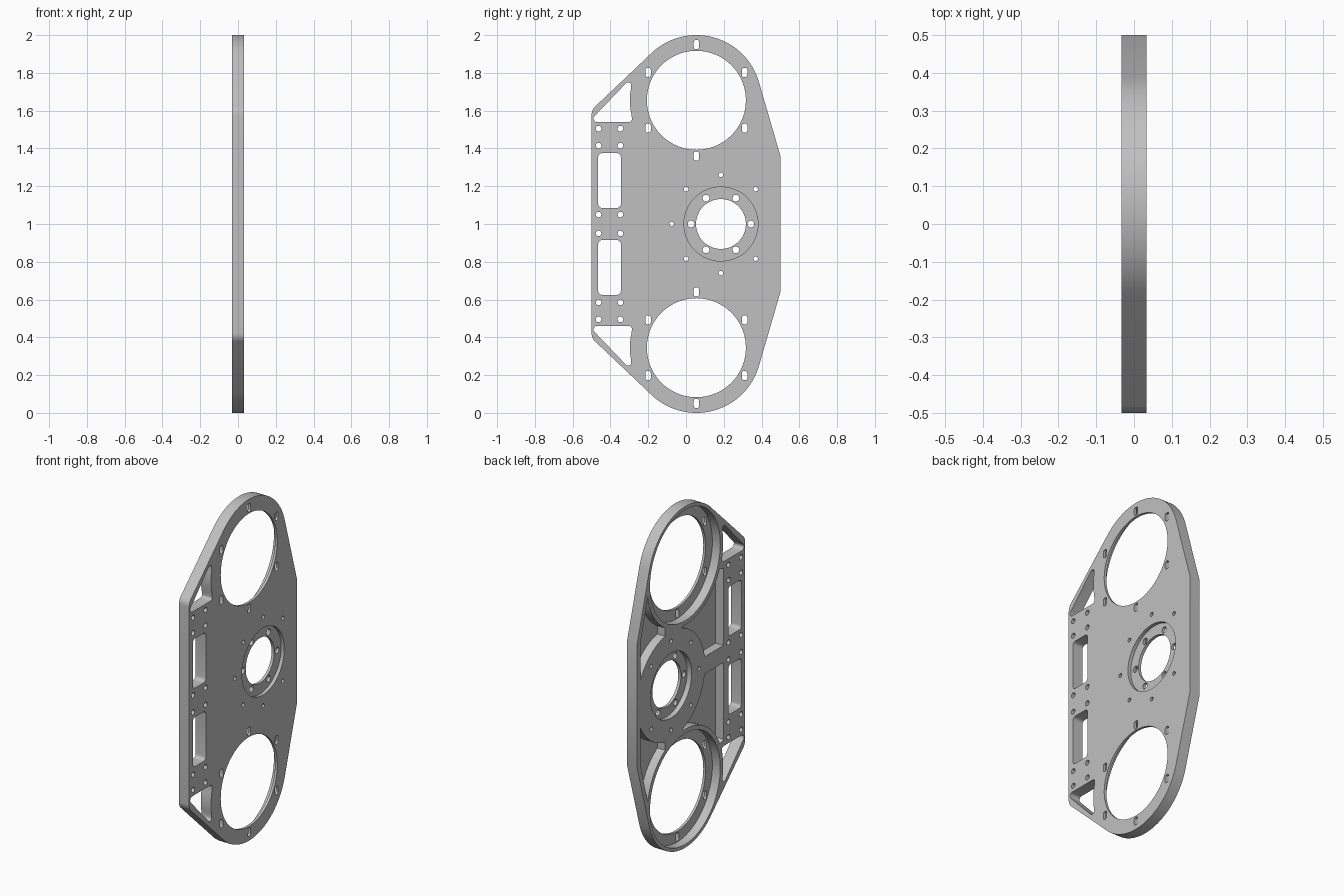
import bpy, bmesh, math

cube = bpy.data.objects.get("Cube")
if cube:
    bpy.data.objects.remove(cube, do_unlink=True)

HALF = 0.033            # half plate thickness
FLOOR = 0.018           # pocket floor, leaving a thin skin on the +x face
RING_Y, RING_Z = 0.055, 1.655
HUB_Y = 0.185
OUT = 0.1               # cutter overshoot


def arc(cy, cz, r, a0, a1, n):
    """Points (y, z) on an arc, angles in degrees."""
    angles = [math.radians(a0 + (a1 - a0) * i / n) for i in range(n + 1)]
    return [(cy + r * math.cos(a), cz + r * math.sin(a)) for a in angles]


def circle(cy, cz, r, n=24):
    return arc(cy, cz, r, 0, 360, n)[:-1]


def rounded_box(y0, y1, z0, z1, r, n=5):
    return (arc(y1 - r, z1 - r, r, 0, 90, n) + arc(y0 + r, z1 - r, r, 90, 180, n)
            + arc(y0 + r, z0 + r, r, 180, 270, n) + arc(y1 - r, z0 + r, r, 270, 360, n))


def flip(points):
    """Mirror an outline from the upper half to the lower half."""
    return [(y, 2 - z) for y, z in reversed(points)]


def both(outlines):
    return outlines + [flip(o) for o in outlines]


def prisms(name, outlines, x0, x1):
    """One object made of straight prisms along x."""
    bm = bmesh.new()
    for points in outlines:
        low = [bm.verts.new((x0, y, z)) for y, z in points]
        high = [bm.verts.new((x1, y, z)) for y, z in points]
        bm.faces.new(low)
        bm.faces.new(high)
        for i in range(len(points)):
            j = (i + 1) % len(points)
            bm.faces.new((low[i], low[j], high[j], high[i]))
    bmesh.ops.recalc_face_normals(bm, faces=bm.faces)
    mesh = bpy.data.meshes.new(name)
    bm.to_mesh(mesh)
    bm.free()
    obj = bpy.data.objects.new(name, mesh)
    bpy.context.collection.objects.link(obj)
    return obj


def cut(target, cutter):
    """Subtract the cutter, bake the result and discard the cutter."""
    mod = target.modifiers.new("cut", "BOOLEAN")
    mod.operation = "DIFFERENCE"
    mod.solver = "EXACT"
    mod.object = cutter
    bpy.context.view_layer.update()
    graph = bpy.context.evaluated_depsgraph_get()
    mesh = bpy.data.meshes.new_from_object(target.evaluated_get(graph))
    target.modifiers.clear()
    target.data = mesh
    bpy.data.objects.remove(cutter, do_unlink=True)


# Plate outline: round ends, sloping shoulders, straight sides
upper = ([(0.5, 1.36)] + arc(RING_Y, RING_Z, 0.345, 16, 135, 40)
         + arc(-0.44, 1.578, 0.06, 135, 180, 6))
plate = prisms("side_plate", [upper + flip(upper)], -HALF, HALF)

# Lightening pockets on the -x face, leaving ring walls, hub boss and webs
pocket_top = [(0.47, 1.355), (0.362, 1.74), (RING_Y, RING_Z), (-0.30, 1.50)]
pockets = prisms("pocket_cutter", [pocket_top + flip(pocket_top)], -OUT, FLOOR)
keep = [
    both([circle(RING_Y, RING_Z, 0.35, 72)]),
    [circle(HUB_Y, 1, 0.315, 72)],
    [rounded_box(-0.4, 0, 0.95, 1.05, 0.01)],
    both([rounded_box(0.08, 0.24, 1.2, 1.5, 0.02)]),
]
for outlines in keep:
    cut(pockets, prisms("keep_cutter", outlines, -2 * OUT, OUT))
cut(plate, pockets)

# Round recesses: large rings and hub on the -x face, shallow hub seat on +x
cut(plate, prisms("ring_recess", both([circle(RING_Y, RING_Z, 0.325, 72)]), -OUT, FLOOR))
cut(plate, prisms("hub_recess", [circle(HUB_Y, 1, 0.19, 64)], -OUT, -0.004))
cut(plate, prisms("hub_seat", [circle(HUB_Y, 1, 0.196, 64)], 0.013, OUT))

# Large openings and the hub bore
cut(plate, prisms("bores", both([circle(RING_Y, RING_Z, 0.262, 72)])
                  + [circle(HUB_Y, 1, 0.132, 48)], -OUT, OUT))

# Windows along the straight side: rectangles and corner triangles
triangle = (arc(-0.472, 1.558, 0.018, 135, 270, 6) + arc(-0.302, 1.556, 0.016, 270, 370, 5)
            + arc(RING_Y, RING_Z, 0.352, 192, 170, 8)
            + arc(-0.306, 1.734, 0.016, 10, 135, 6))
windows = both([triangle, rounded_box(-0.465, -0.345, 1.085, 1.375, 0.02)])
cut(plate, prisms("windows", windows, -OUT, OUT))

# Slots around the large rings
slots = []
for k in range(6):
    a = math.radians(90 + 60 * k)
    y, z = RING_Y + 0.295 * math.cos(a), RING_Z + 0.295 * math.sin(a)
    slots.append(rounded_box(y - 0.014, y + 0.014, z - 0.024, z + 0.024, 0.011))
cut(plate, prisms("slots", both(slots), -OUT, OUT))

# Bolt holes: strip, hub flange, and the outer hub circle
holes = both([circle(y, z, 0.015, 16) for y in (-0.463, -0.347) for z in (1.05, 1.415, 1.505)])
for k in range(6):
    a = math.radians(60 * k)
    holes.append(circle(HUB_Y + 0.158 * math.cos(a), 1 + 0.158 * math.sin(a), 0.018, 20))
for k in range(1, 8):
    a = math.radians(45 * k)
    holes.append(circle(HUB_Y + 0.26 * math.cos(a), 1 + 0.26 * math.sin(a), 0.012, 16))
cut(plate, prisms("bolt_holes", holes, -OUT, OUT))

# Plain grey metal
grey = bpy.data.materials.new("metal_grey")
grey.use_nodes = True
colour = (0.53, 0.53, 0.53, 1)
grey.diffuse_color = colour
grey.node_tree.nodes["Principled BSDF"].inputs["Base Color"].default_value = colour
plate.data.materials.clear()
plate.data.materials.append(grey)

bpy.ops.object.select_all(action="DESELECT")
plate.select_set(True)
bpy.context.view_layer.objects.active = plate
bpy.ops.object.shade_smooth_by_angle(angle=math.radians(30))
